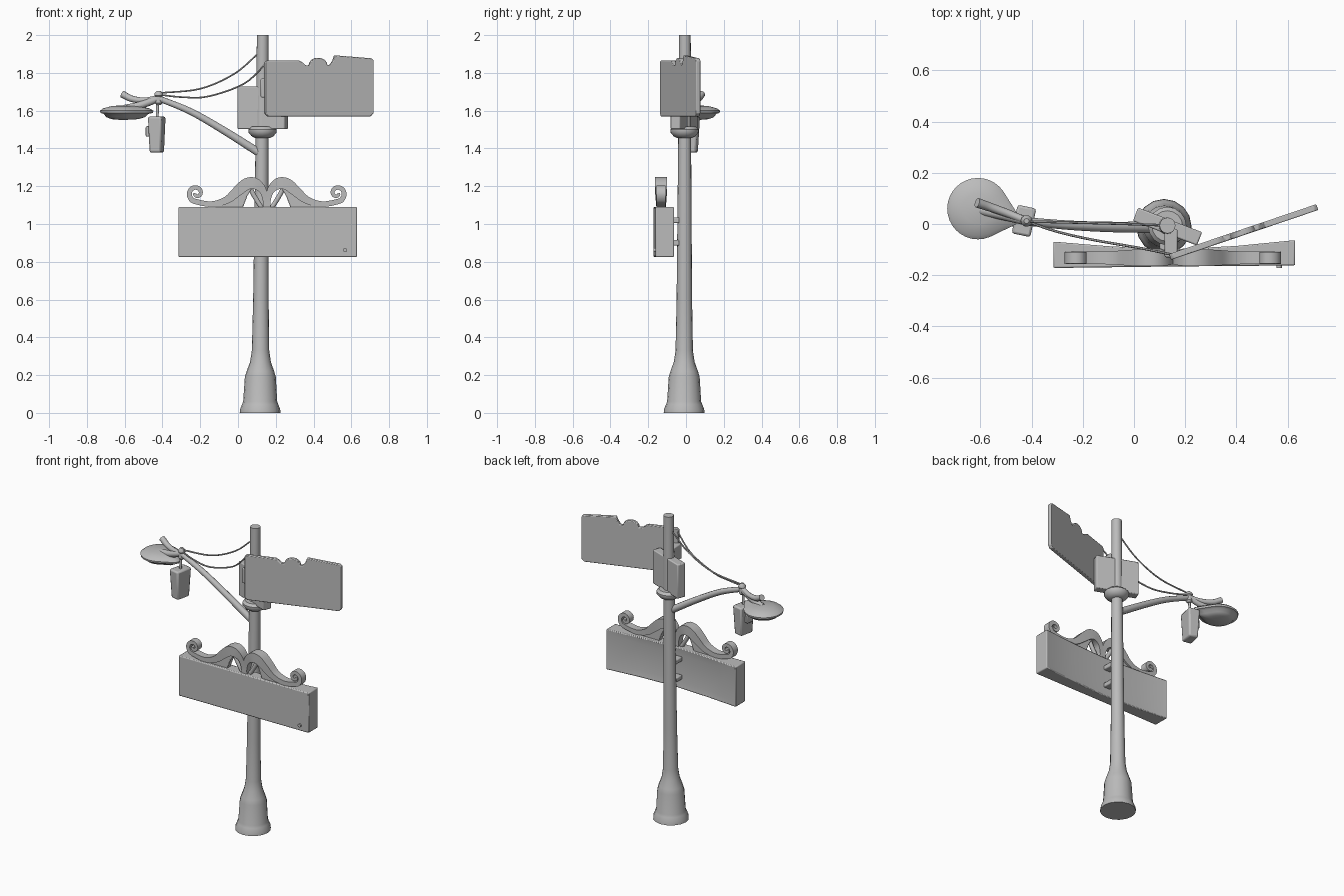
import bpy, bmesh, math
from math import sin, cos, pi, radians
from mathutils import Vector, Matrix

if "Cube" in bpy.data.objects:
    bpy.data.objects.remove(bpy.data.objects["Cube"], do_unlink=True)

grey = bpy.data.materials.new("plain grey")
grey.use_nodes = True
GREY = (0.5, 0.5, 0.5, 1)
grey.diffuse_color = GREY
grey.node_tree.nodes["Principled BSDF"].inputs["Base Color"].default_value = GREY


def finish(name, bm, bevel=0, angle=35):
    """Turn a bmesh into a named, shaded object."""
    bmesh.ops.recalc_face_normals(bm, faces=bm.faces)
    me = bpy.data.meshes.new(name)
    bm.to_mesh(me)
    bm.free()
    ob = bpy.data.objects.new(name, me)
    bpy.context.collection.objects.link(ob)
    me.materials.append(grey)
    if bevel:
        mod = ob.modifiers.new("bevel", 'BEVEL')
        mod.width, mod.segments = bevel, 2
        mod.limit_method = 'ANGLE'
    bpy.ops.object.select_all(action='DESELECT')
    ob.select_set(True)
    bpy.context.view_layer.objects.active = ob
    bpy.ops.object.shade_smooth_by_angle(angle=radians(angle))
    return ob


def spline(points, steps=5):
    """Smooth path through the points."""
    p = [Vector(q) for q in points]
    p = [2 * p[0] - p[1]] + p + [2 * p[-1] - p[-2]]
    out = []
    for a, b, c, d in zip(p, p[1:], p[2:], p[3:]):
        for i in range(steps):
            t = i / steps
            out.append(0.5 * (2 * b + (c - a) * t + (2 * a - 5 * b + 4 * c - d) * t * t
                              + (3 * b - a - 3 * c + d) * t ** 3))
    return out + [p[-2]]


def skin(name, rings, angle=35):
    """Bridge a list of rings and cap both ends."""
    bm = bmesh.new()
    loops = [[bm.verts.new(v) for v in ring] for ring in rings]
    n = len(loops[0])
    for a, b in zip(loops, loops[1:]):
        for i in range(n):
            j = (i + 1) % n
            bm.faces.new((a[i], a[j], b[j], b[i]))
    bm.faces.new(loops[0])
    bm.faces.new(loops[-1])
    return finish(name, bm, angle=angle)


def tube(name, points, r0, r1=None, sides=10):
    """Round tube along a smooth path, optionally tapering."""
    path, r1 = spline(points), r0 if r1 is None else r1
    rings = []
    for i, p in enumerate(path):
        t = (path[min(i + 1, len(path) - 1)] - path[max(i - 1, 0)]).normalized()
        rot = t.to_track_quat('Z', 'Y')
        r = r0 + (r1 - r0) * i / (len(path) - 1)
        rings.append([p + rot @ Vector((r * cos(2 * pi * k / sides), r * sin(2 * pi * k / sides), 0))
                      for k in range(sides)])
    return skin(name, rings, 50)


def lathe(name, profile, base, lean=(0, 0), sides=16, outline=lambda a: 1):
    """Rings of (radius, z) around a slightly leaning axis."""
    return skin(name, [[(base[0] + lean[0] * z + r * outline(a) * cos(a),
                         base[1] + lean[1] * z + r * outline(a) * sin(a), z)
                        for a in (2 * pi * k / sides for k in range(sides))]
                       for r, z in profile], 40)


def slab(name, outline, depth, matrix=Matrix(), bevel=0.004):
    """Flat x-z outline extruded along y."""
    bm = bmesh.new()
    face = bm.faces.new([bm.verts.new((x, 0, z)) for x, z in outline])
    ext = bmesh.ops.extrude_face_region(bm, geom=[face])["geom"]
    bmesh.ops.translate(bm, vec=(0, depth, 0), verts=[v for v in ext if isinstance(v, bmesh.types.BMVert)])
    bm.transform(matrix)
    return finish(name, bm, bevel)


def box(name, size, centre, turn=0, taper=1, bevel=0.006):
    """Box turned about z, with its lower end scaled by taper."""
    bm = bmesh.new()
    bmesh.ops.create_cube(bm, size=1)
    for v in bm.verts:
        k = taper if v.co.z < 0 else 1
        v.co = Vector((v.co.x * size[0] * k, v.co.y * size[1] * k, v.co.z * size[2]))
    bm.transform(Matrix.Translation(centre) @ Matrix.Rotation(radians(turn), 4, 'Z'))
    return finish(name, bm, bevel)


# Pole with flared foot, collar and equipment box
lathe("pole", [(.108, 0), (.106, .02), (.096, .045), (.09, .06), (.082, .19), (.073, .22), (.055, .27),
               (.046, .33), (.041, .6), (.037, 1.1), (.034, 1.45), (.031, 2)], (.117, -.01), (.007, .002))
lathe("collar", [(.04, 1.455), (.058, 1.465), (.075, 1.485), (.075, 1.5), (.06, 1.515)], (.13, -.008))
box("equipment_box", (.268, .056, .225), (.131, -.01, 1.615), -21)

# Upper sign plate with a crested top edge
bump = [(.298 + .05 * cos(a), 1.84 + .04 * sin(a)) for a in (pi * k / 8 for k in range(9))]
upper = ([(.015, 1.57), (.59, 1.57), (.607, 1.587), (.607, 1.865), (.595, 1.877), (.39, 1.893), (.38, 1.865),
          (.365, 1.843)] + bump + [(.225, 1.84), (.21, 1.855), (.19, 1.865), (.012, 1.865), (0, 1.855), (0, 1.587)])
place = Matrix.Translation((.145, -.14, 0)) @ Matrix.Rotation(radians(18.7), 4, 'Z')
slab("upper_sign", upper, .024, place)
box("upper_sign_bracket", (.05, .11, .1), (.145, -.075, 1.72))

# Main sign, thicker towards its ends, with a recessed back
bm = bmesh.new()
plan = [(-.315, -.172), (.15, -.166), (.63, -.162), (.63, -.062), (.4, -.085), (.15, -.098), (-.1, -.086), (-.315, -.068)]
face = bm.faces.new([bm.verts.new((x, y, .825)) for x, y in plan])
ext = bmesh.ops.extrude_face_region(bm, geom=[face])["geom"]
bmesh.ops.translate(bm, vec=(0, 0, .265), verts=[v for v in ext if isinstance(v, bmesh.types.BMVert)])
bmesh.ops.recalc_face_normals(bm, faces=bm.faces)
back = [f for f in bm.faces if f.normal.y > .7]
bmesh.ops.inset_region(bm, faces=back, thickness=.045, depth=-.006)
finish("main_sign", bm, .006)
for z in (.9, 1.02):
    box("main_sign_bracket", (.05, .07, .03), (.125, -.07, z))
tube("sign_knob", [(.567, -.15, .862), (.567, -.172, .862)], .011)

# Scrollwork above the main sign, mirrored about its middle
MID = .152
coil = [(-.22 + r * cos(a), 1.163 + r * sin(a), w) for r, a, w in
        ((.008 + .036 * t, radians(-180 + 440 * t), .016 + .012 * t) for t in (k / 12 for k in range(13)))]
swash = [(-.14, 1.105, .03), (-.06, 1.127, .04), (0, 1.176, .055), (.045, 1.211, .062),
         (.09, 1.214, .06), (.13, 1.18, .04), (.142, 1.13, .024), (.142, 1.09, .02)]


def flip(x, side):
    return x if side < 0 else 2 * MID - x


for side, label in ((-1, "right"), (1, "left")):
    path = spline(coil + swash, 4)
    rings = []
    for i, p in enumerate(path):
        d = path[min(i + 1, len(path) - 1)] - path[max(i - 1, 0)]
        n = Vector((-d.y, d.x)).normalized() * p.z / 2
        h = .017 + .25 * p.z
        rings.append([(flip(p.x + s * n.x, side), -.132 + e * h, p.y + s * n.y)
                      for s, e in ((-1, -1), (1, -1), (1, 1), (-1, 1))])
    skin("scroll_" + label, rings)
    fill = [(-.14, 1.085), (-.13, 1.1), (-.06, 1.125), (0, 1.17), (.045, 1.2), (.08, 1.2), (.05, 1.15), (.025, 1.085)]
    slab("scroll_web_" + label, [(flip(x, side), z) for x, z in fill], .035, Matrix.Translation((0, -.15, 0)))
    tube("scroll_strut_" + label, [(flip(x, side), -.132, z) for x, z in ((.06, 1.2), (.085, 1.15), (.125, 1.085))], .013)

# Bracket arm, its end fitting and the lamp
tube("lamp_arm", [(.12, -.012, 1.372), (-.07, -.012, 1.492), (-.25, -.005, 1.595), (-.42, .01, 1.665)], .023, .016)
lathe("arm_fitting", [(.012, 1.63), (.02, 1.64), (.018, 1.675), (.023, 1.68), (.023, 1.69), (.01, 1.705)], (-.42, .012), sides=10)
tube("lamp_neck", [(-.42, .012, 1.665), (-.47, .025, 1.645), (-.53, .04, 1.625), (-.6, .055, 1.61)], .018, .022)
tube("lamp_hook", [(-.42, .012, 1.67), (-.49, .04, 1.655), (-.56, .065, 1.662), (-.613, .083, 1.688)], .014, .019)

TIP, SPAN = math.atan2(-.05, .175), math.acos(.12 / .18)


def teardrop(a):
    off = abs((a - TIP + pi) % (2 * pi) - pi)
    return 1 / cos(SPAN - off) if off < SPAN else 1


lathe("lamp_head", [(.01, 1.628), (.06, 1.624), (.105, 1.612), (.12, 1.6), (.118, 1.588), (.1, 1.583),
                    (.088, 1.566), (.06, 1.555), (.01, 1.551)], (-.61, .06), sides=32, outline=teardrop)

# Hanging signal box
tube("hanger_rod", [(-.425, .01, 1.65), (-.428, .01, 1.56)], .008)
box("hanging_box", (.075, .115, .19), (-.43, .012, 1.473), -12, .82, .01)
box("hanging_box_latch", (.03, .05, .055), (-.47, .015, 1.49), -12)

# Sagging cables
tube("upper_cable", [(-.42, .01, 1.693), (-.2, .005, 1.716), (-.02, 0, 1.795), (.11, -.005, 1.905)], .005, sides=6)
tube("lower_cable", [(-.42, .01, 1.685), (-.3, -.03, 1.672), (-.16, -.062, 1.675), (.03, -.095, 1.742),
                     (.15, -.12, 1.85)], .005, sides=6)
